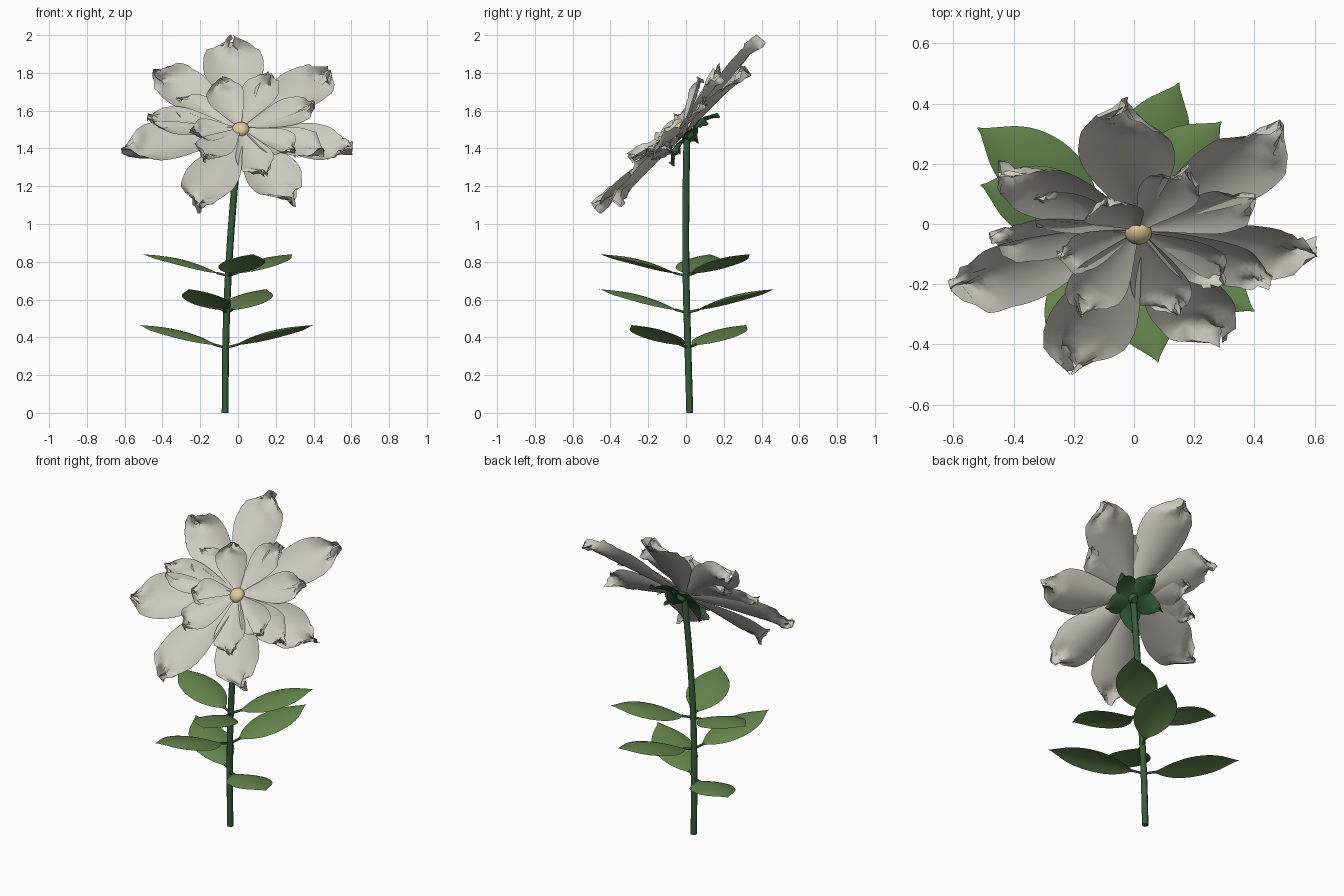
import bpy, math, random
from mathutils import Vector

if "Cube" in bpy.data.objects:
    bpy.data.objects.remove(bpy.data.objects["Cube"])

random.seed(4)


def material(name, rgb):
    m = bpy.data.materials.new(name)
    m.diffuse_color = (*rgb, 1)
    m.use_nodes = True
    m.node_tree.nodes["Principled BSDF"].inputs["Base Color"].default_value = m.diffuse_color
    return m


PETAL = material("petal ivory", (0.62, 0.60, 0.53))
LEAF = material("leaf green", (0.125, 0.24, 0.07))
STEM = material("stem green", (0.035, 0.112, 0.04))
POLLEN = material("pollen yellow", (0.74, 0.60, 0.31))


def smooth_sample(values, t):
    """Catmull-Rom interpolation of an evenly spaced profile."""
    x = t * (len(values) - 1)
    i = min(int(x), len(values) - 2)
    f = x - i
    a, b, c, d = (values[max(0, min(len(values) - 1, k))] for k in (i - 1, i, i + 1, i + 2))
    return 0.5 * (2 * b + (c - a) * f + (2 * a - 5 * b + 4 * c - d) * f * f
                  + (3 * b - a - 3 * c + d) * f ** 3)


def finish(obj, mat, angle=60):
    obj.data.materials.append(mat)
    bpy.ops.object.select_all(action='DESELECT')
    obj.select_set(True)
    bpy.context.view_layer.objects.active = obj
    bpy.ops.object.shade_smooth_by_angle(angle=math.radians(angle))


def blade(name, base, tip, up, half, profile, mat, arch=0.0, cup=0.0, crumple=0.0,
          rows=24, cols=10):
    """Curved sheet from base to tip, as wide as the profile says."""
    base, tip = Vector(base), Vector(tip)
    d = tip - base
    along = d.normalized()
    side = d.cross(up).normalized()
    n = side.cross(d).normalized()
    phase = random.uniform(0, 6.28)
    skew = random.choice((-1, 1))
    verts, faces = [], []
    for i in range(rows + 1):
        t = i / rows
        w = half * max(0.01, smooth_sample(profile, t))
        for j in range(cols + 1):
            u = 2 * j / cols - 1
            p = base + d * t + side * (u * w)
            p += n * (arch * math.sin(math.pi * t) + cup * u * u * w)
            # folded, slightly ragged end
            k = max(0.0, (t - 0.74) / 0.26) * crumple
            if k:
                p += n * k * (0.7 * math.sin(4.5 * u + 11 * t + phase) + 0.6 * abs(u)
                              + random.uniform(-0.35, 0.45))
                p += side * k * (0.5 * skew * math.sin(14 * t + phase)
                                 + random.uniform(-0.3, 0.3))
                p += along * k * (random.uniform(-0.5, 0.1) if t < 1 else 0)
            verts.append(p)
    for i in range(rows):
        for j in range(cols):
            a = i * (cols + 1) + j
            faces.append((a, a + 1, a + cols + 2, a + cols + 1))
    me = bpy.data.meshes.new(name)
    me.from_pydata(verts, [], faces)
    obj = bpy.data.objects.new(name, me)
    bpy.context.collection.objects.link(obj)
    finish(obj, mat)
    return obj


def tube(name, points, radius, mat, sides=2):
    cu = bpy.data.curves.new(name, 'CURVE')
    cu.dimensions = '3D'
    cu.bevel_depth = radius
    cu.bevel_resolution = sides
    cu.use_fill_caps = True
    sp = cu.splines.new('BEZIER')
    sp.bezier_points.add(len(points) - 1)
    for bp, p in zip(sp.bezier_points, points):
        bp.co = p
        bp.handle_left_type = bp.handle_right_type = 'AUTO'
    obj = bpy.data.objects.new(name, cu)
    bpy.context.collection.objects.link(obj)
    cu.materials.append(mat)
    return obj


# Stem
tube("stem", [(-0.068, 0.02, 0), (-0.065, 0.01, 0.35), (-0.05, 0, 0.75),
              (-0.022, 0, 1.15), (0.008, 0.005, 1.47)], 0.019, STEM)

# Leaves: node on the stem, tip
UP = Vector((0, 0, 1))
leaf_profile = [0.06, 0.42, 0.70, 0.89, 0.98, 1, 0.95, 0.83, 0.61, 0.29, 0.0]
leaves = [((-0.065, 0.01, 0.345), (-0.52, 0.32, 0.465)),
          ((-0.065, 0.01, 0.345), (0.40, -0.29, 0.465)),
          ((-0.058, 0.005, 0.53), (0.15, 0.47, 0.655)),
          ((-0.058, 0.005, 0.53), (-0.26, -0.46, 0.655)),
          ((-0.05, 0, 0.725), (-0.51, 0.13, 0.84)),
          ((-0.05, 0, 0.725), (0.29, 0.34, 0.84)),
          ((-0.05, 0, 0.725), (0.08, -0.46, 0.84))]
for k, (node, tip) in enumerate(leaves):
    node, tip = Vector(node), Vector(tip)
    start = node.lerp(tip, 0.11)
    blade(f"leaf_{k}", start, tip, UP, 0.12, leaf_profile, LEAF, arch=0.024, cup=-0.2)
    tube(f"leaf_stalk_{k}", [node, node.lerp(tip, 0.07), start.lerp(tip, 0.03)], 0.007, STEM, 1)

# Flower head faces forward and up
C = Vector((0.015, -0.02, 1.505))
N = Vector((-0.07, -0.73, 0.68)).normalized()
V = (UP - N * UP.dot(N)).normalized()
U = V.cross(N)

# Petals: tip, half width
petal_profile = [0.12, 0.27, 0.43, 0.60, 0.76, 0.90, 0.99, 1, 0.90, 0.62, 0.05]
outer = [((-0.04, 0.41, 1.97), 0.16), ((0.50, 0.32, 1.79), 0.145),
         ((0.60, -0.09, 1.37), 0.125), ((0.28, -0.37, 1.10), 0.145),
         ((-0.22, -0.46, 1.07), 0.145), ((-0.61, -0.20, 1.37), 0.145),
         ((-0.44, 0.20, 1.80), 0.13)]
middle = [((0.46, -0.17, 1.38), 0.10), ((-0.48, -0.05, 1.55), 0.10)]
inner = [((0.17, 0.19, 1.78), 0.10), ((0.41, 0.09, 1.62), 0.10),
         ((0.31, -0.16, 1.38), 0.095), ((0.13, -0.29, 1.25), 0.10),
         ((-0.19, -0.28, 1.34), 0.10), ((-0.25, -0.11, 1.48), 0.085),
         ((-0.34, 0.09, 1.64), 0.10), ((-0.11, 0.08, 1.76), 0.10)]
# ring, petals, lift off the disc, arch, cup, fold
rings = [("outer", outer, -0.028, 0.006, 0.30, 0.042),
         ("middle", middle, -0.012, 0.0, 0.25, 0.036),
         ("inner", inner, 0.005, -0.008, 0.28, 0.034)]
for ring, petals, lift, arch, cup, fold in rings:
    for k, (tip, half) in enumerate(petals):
        out = (Vector(tip) - C).normalized()
        base = C + N * (lift - 0.006 * (k % 2)) + out * 0.015
        blade(f"{ring}_petal_{k}", base, tip, N, half, petal_profile, PETAL,
              arch=arch, cup=cup, crumple=fold)

# Sepals behind the petals
sepal_profile = [0.35, 0.6, 0.80, 0.93, 1, 0.98, 0.88, 0.72, 0.5, 0.25, 0.0]
for k in range(5):
    a = math.radians(90 + 72 * k + 20)
    out = U * math.cos(a) + V * math.sin(a)
    root = C - N * 0.05
    blade(f"sepal_{k}", root, root + out * 0.19 - N * 0.045, N, 0.066, sepal_profile, STEM,
          arch=0.02, cup=0.2, crumple=0.02, rows=14, cols=6)

# Flower base joining stem and petals
bpy.ops.mesh.primitive_cone_add(vertices=20, radius1=0.02, radius2=0.045, depth=0.05,
                                location=C - N * 0.045)
cup = bpy.context.object
cup.name = "flower_base"
cup.rotation_euler = N.to_track_quat('Z', 'Y').to_euler()
finish(cup, STEM)

# Pollen heart
bpy.ops.mesh.primitive_uv_sphere_add(segments=24, ring_count=14, radius=0.045,
                                     location=C + N * 0.012 + Vector((0, 0, -0.012)))
heart = bpy.context.object
heart.name = "flower_heart"
heart.scale = (1, 1, 0.75)
heart.rotation_euler = N.to_track_quat('Z', 'Y').to_euler()
finish(heart, POLLEN)
